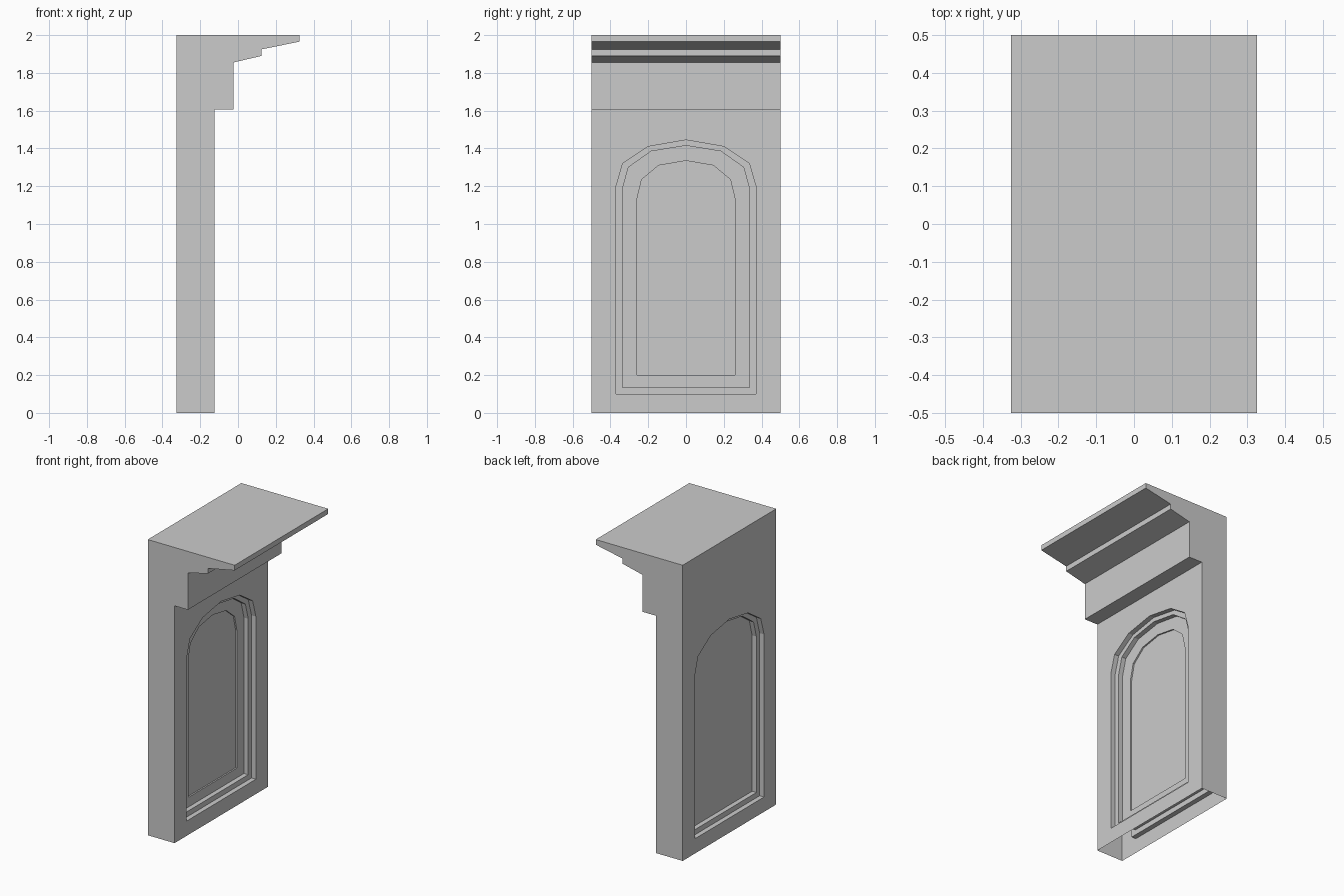
import bpy, bmesh

if "Cube" in bpy.data.objects:
    bpy.data.objects.remove(bpy.data.objects["Cube"])

# Side profile (x, z), from the front foot up and around to the back foot
PROFILE = [(-.125, 0), (-.125, 1.605), (-.025, 1.605), (-.025, 1.855), (.125, 1.89),
           (.125, 1.925), (.325, 1.965), (.325, 2), (-.325, 2), (-.325, 0)]

# Right half of each arched outline (y, z), bottom centre to top centre
OUTER = [(0, .10), (.37, .10), (.37, 1.2), (.335, 1.32), (.2, 1.41), (0, 1.445)]
INNER = [(0, .135), (.335, .135), (.335, 1.19), (.305, 1.3), (.185, 1.385), (0, 1.415)]
PANEL = [(0, .20), (.26, .20), (.26, 1.13), (.235, 1.235), (.145, 1.31), (0, 1.335)]

bm = bmesh.new()


def face(points):
    bm.faces.new([bm.verts.new(p) for p in points])


def strip(a, xa, b, xb, s):
    """Quads between two matching half outlines at depths xa and xb."""
    for i in range(len(a) - 1):
        face([(xa, s * a[i][0], a[i][1]), (xa, s * a[i + 1][0], a[i + 1][1]),
              (xb, s * b[i + 1][0], b[i + 1][1]), (xb, s * b[i][0], b[i][1])])


def recessed_wall(x, inward, top, steps):
    """Wall with a stepped arched recess, built as two mirrored halves."""
    for s in (-1, 1):
        half = [(0, 0), (.5, 0), (.5, top), (0, top)] + OUTER[::-1]
        face([(x, s * y, z) for y, z in half])
        prev, depth = OUTER, x
        for outline, d in steps:
            new = x + inward * d
            strip(outline, depth, outline, new, s) if outline is prev else \
                strip(prev, depth, outline, depth, s)
            if outline is not prev:
                strip(outline, depth, outline, new, s)
            prev, depth = outline, new
        face([(depth, s * y, z) for y, z in prev])


# Cornice, top and stepped underside (the foot is left open)
for (x0, z0), (x1, z1) in list(zip(PROFILE, PROFILE[1:]))[1:-1]:
    face([(x0, -.5, z0), (x0, .5, z0), (x1, .5, z1), (x1, -.5, z1)])
# End walls
for y in (-.5, .5):
    face([(x, y, z) for x, z in PROFILE])
# Two broad walls with arched recesses
recessed_wall(-.125, -1, 1.605, [(OUTER, .033), (INNER, .065), (PANEL, .075)])
recessed_wall(-.325, 1, 2, [(OUTER, .033), (INNER, .065)])

bmesh.ops.remove_doubles(bm, verts=bm.verts, dist=1e-4)
bmesh.ops.recalc_face_normals(bm, faces=bm.faces)
mesh = bpy.data.meshes.new("arched_wall")
bm.to_mesh(mesh)
bm.free()
bpy.context.collection.objects.link(bpy.data.objects.new("arched_wall", mesh))
